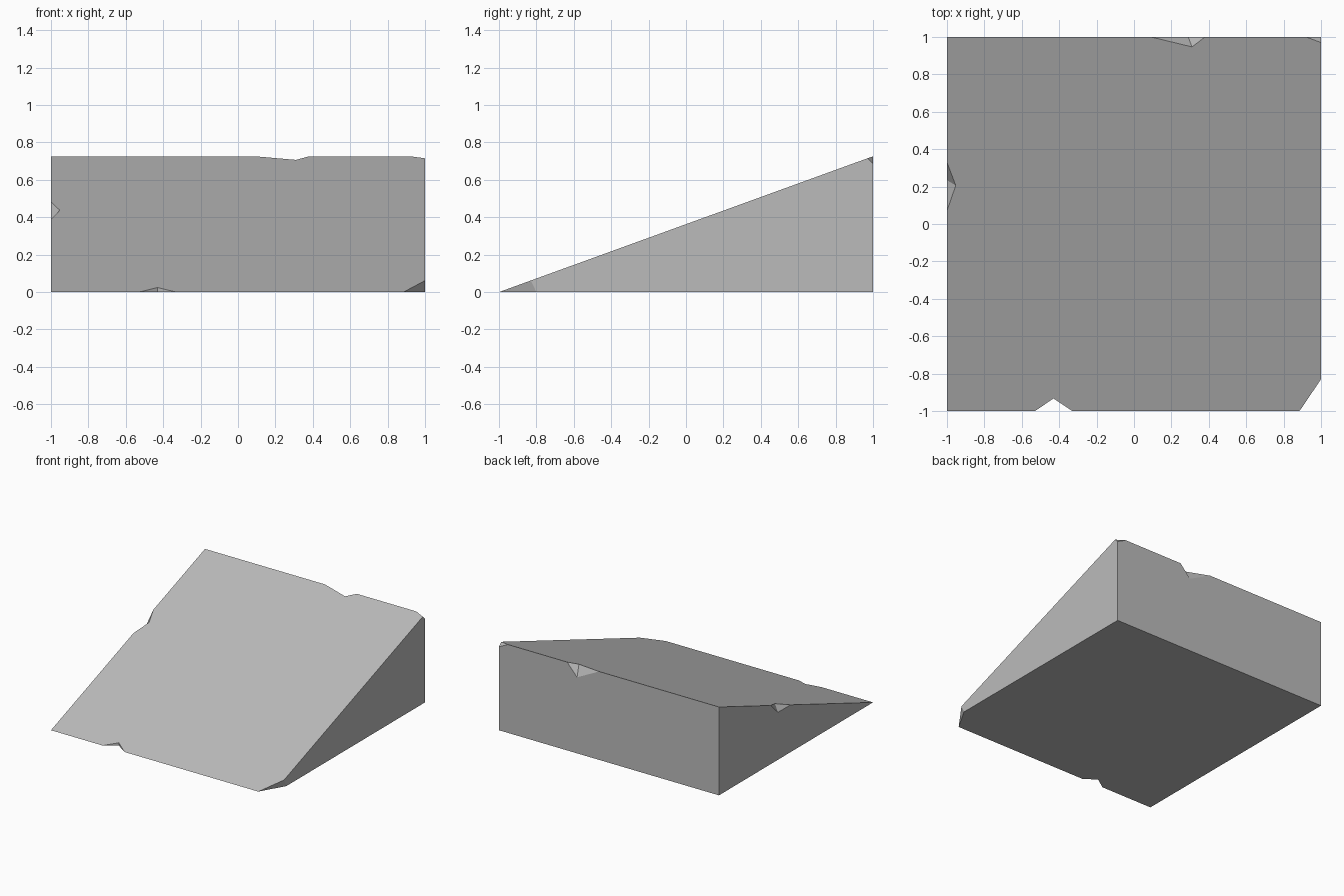
import bpy
import bmesh
from mathutils import Vector

old = bpy.data.objects.get("Cube")
if old:
    bpy.data.objects.remove(old, do_unlink=True)

HEIGHT = 0.726


def slope(x, y):
    """Point on the sloping top surface."""
    return Vector((x, y, HEIGHT * (y + 1) / 2))


def make_object(name, bm):
    bmesh.ops.recalc_face_normals(bm, faces=bm.faces)
    mesh = bpy.data.meshes.new(name)
    bm.to_mesh(mesh)
    bm.free()
    obj = bpy.data.objects.new(name, mesh)
    bpy.context.collection.objects.link(obj)
    return obj


def chip_corner(bm, a, b, c, corner):
    """Slice off a corner along the plane through three points."""
    normal = (b - a).cross(c - a).normalized()
    if normal.dot(corner - a) < 0:
        normal.negate()
    bmesh.ops.bisect_plane(bm, geom=bm.verts[:] + bm.edges[:] + bm.faces[:],
                           plane_co=a, plane_no=normal, clear_outer=True)
    bmesh.ops.holes_fill(bm, edges=[e for e in bm.edges if e.is_boundary])


def notch_edge(obj, start, end, apex, low):
    """Cut a two-sided notch whose valley runs from apex to low."""
    middle = (apex + low) / 2
    reach = 1.6
    bm = bmesh.new()
    for p in (start, end, apex, low):
        bm.verts.new(middle + (p - middle) * reach)
    bmesh.ops.convex_hull(bm, input=bm.verts)
    cutter = make_object("notch_cutter", bm)
    cutter.hide_render = True
    mod = obj.modifiers.new("notch", "BOOLEAN")
    mod.operation = "DIFFERENCE"
    mod.solver = "EXACT"
    mod.object = cutter
    bpy.context.view_layer.objects.active = obj
    bpy.ops.object.modifier_apply(modifier=mod.name)
    bpy.data.objects.remove(cutter, do_unlink=True)


# Wedge body: triangular side profile swept across the width
bm = bmesh.new()
profile = [bm.verts.new((-1, y, z)) for y, z in ((-1, 0), (1, 0), (1, HEIGHT))]
side = bm.faces.new(profile)
swept = bmesh.ops.extrude_face_region(bm, geom=[side])["geom"]
bmesh.ops.translate(bm, vec=(2, 0, 0),
                    verts=[v for v in swept if isinstance(v, bmesh.types.BMVert)])
bmesh.ops.recalc_face_normals(bm, faces=bm.faces)

# Broken corners: low front and high back
chip_corner(bm, Vector((0.885, -1, 0)), slope(1, -0.83),
            Vector((1, -0.8, 0)), Vector((1, -1, 0)))
chip_corner(bm, slope(0.92, 1), slope(1, 0.97),
            Vector((1, 1, 0.685)), slope(1, 1))
ramp = make_object("stone_ramp", bm)

# Notches in the front, side and back edges
notch_edge(ramp, slope(-0.53, -1), slope(-0.33, -1),
           slope(-0.43, -0.933), Vector((-0.43, -0.933, 0)))
notch_edge(ramp, slope(-1, 0.07), slope(-1, 0.33),
           slope(-0.953, 0.206), Vector((-1, 0.235, 0.39)))
notch_edge(ramp, slope(0.09, 1), slope(0.38, 1),
           slope(0.31, 0.947), Vector((0.29, 1, 0.625)))

# Single stone grey, flat shaded
grey = (0.5, 0.5, 0.5, 1)
stone = bpy.data.materials.new("stone_grey")
stone.use_nodes = True
stone.diffuse_color = grey
stone.node_tree.nodes["Principled BSDF"].inputs["Base Color"].default_value = grey
ramp.data.materials.clear()
ramp.data.materials.append(stone)
for face in ramp.data.polygons:
    face.material_index = 0
    face.use_smooth = False
